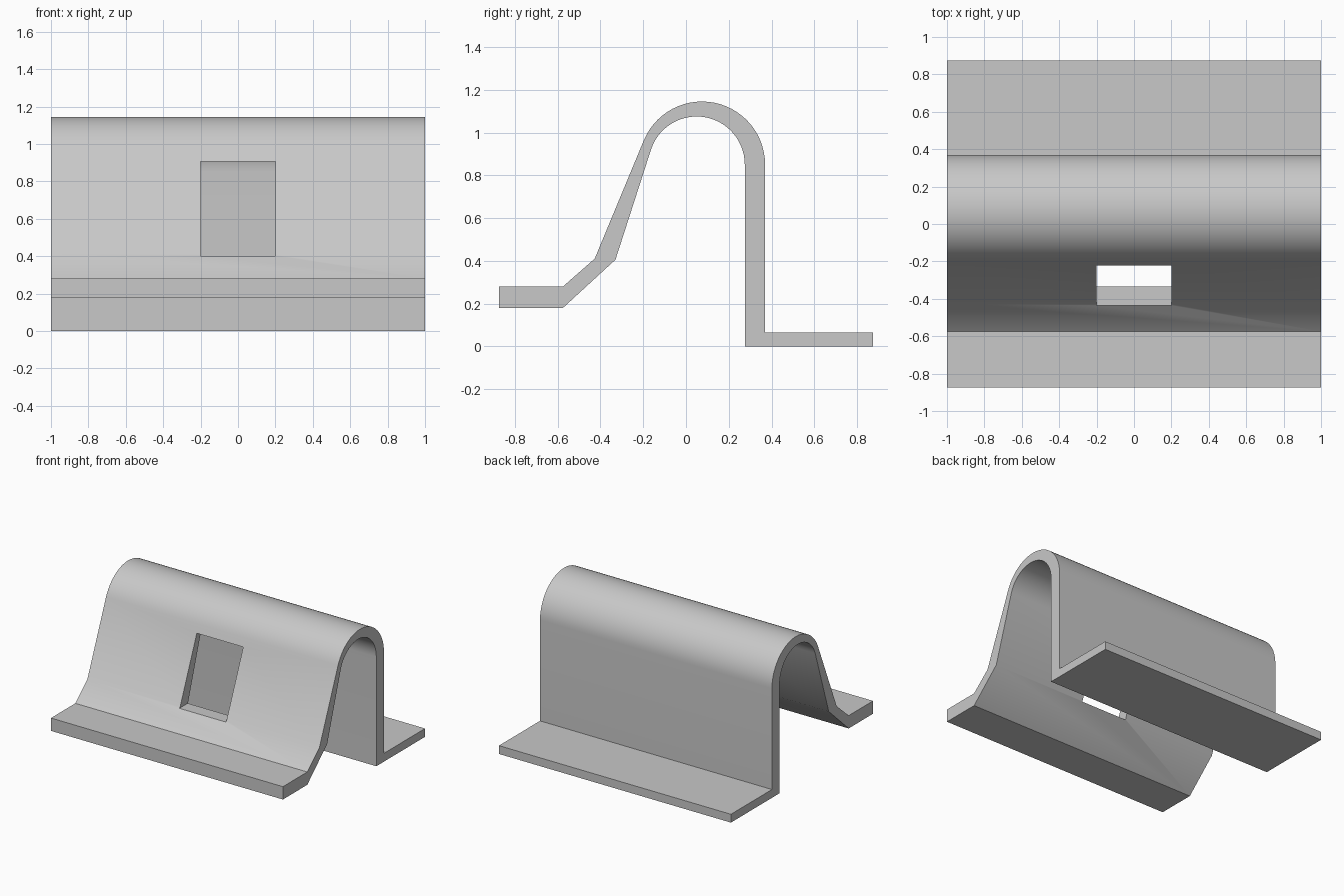
import bpy, bmesh
from math import sin, cos, radians

cube = bpy.data.objects.get("Cube")
if cube:
    bpy.data.objects.remove(cube, do_unlink=True)


def arc(cy, cz, r, start, end, steps=28):
    """Points on a circular arc in the side plane."""
    angles = [radians(start + (end - start) * i / steps) for i in range(steps + 1)]
    return [(cy + r * cos(a), cz + r * sin(a)) for a in angles]


def extrude_profile(name, points, half_width):
    """Sweep a closed side profile (y, z) across x."""
    bm = bmesh.new()
    face = bm.faces.new([bm.verts.new((-half_width, y, z)) for y, z in points])
    result = bmesh.ops.extrude_face_region(bm, geom=[face])
    moved = [v for v in result["geom"] if isinstance(v, bmesh.types.BMVert)]
    bmesh.ops.translate(bm, verts=moved, vec=(2 * half_width, 0, 0))
    bmesh.ops.recalc_face_normals(bm, faces=bm.faces)
    mesh = bpy.data.meshes.new(name)
    bm.to_mesh(mesh)
    bm.free()
    obj = bpy.data.objects.new(name, mesh)
    bpy.context.collection.objects.link(obj)
    return obj


# Single grey material
grey = bpy.data.materials.new("plain grey")
grey.use_nodes = True
colour = (0.58, 0.58, 0.58, 1)
grey.diffuse_color = colour
grey.node_tree.nodes["Principled BSDF"].inputs["Base Color"].default_value = colour

# Bent strip: front flange, sloping wall, rounded crest, back wall, back flange
outer = [(-0.875, 0.28), (-0.575, 0.28), (-0.427, 0.41)]
outer += arc(0.075, 0.85, 0.295, 157, 0)
outer += [(0.37, 0.065), (0.875, 0.065)]
inner = [(0.875, 0), (0.275, 0)]
inner += arc(0.05, 0.85, 0.225, 0, 161)
inner += [(-0.33, 0.405), (-0.575, 0.18), (-0.875, 0.18)]
panel = extrude_profile("folded_panel", outer + inner, 1)
panel.data.materials.append(grey)

# Rectangular opening through the sloping front wall only
cutter = extrude_profile(
    "opening_cutter", [(-0.7, 0.402), (0.1, 0.402), (0.1, 0.905), (-0.7, 0.905)], 0.2)
cutter.data.materials.append(grey)
cutter.hide_render = True
cut = panel.modifiers.new("opening", "BOOLEAN")
cut.operation = "DIFFERENCE"
cut.solver = "EXACT"
cut.object = cutter

bpy.ops.object.select_all(action="DESELECT")
panel.select_set(True)
bpy.context.view_layer.objects.active = panel
bpy.ops.object.modifier_apply(modifier=cut.name)
bpy.data.objects.remove(cutter, do_unlink=True)

# Smooth crest with crisp folds
bpy.ops.object.shade_smooth_by_angle(angle=radians(30))
